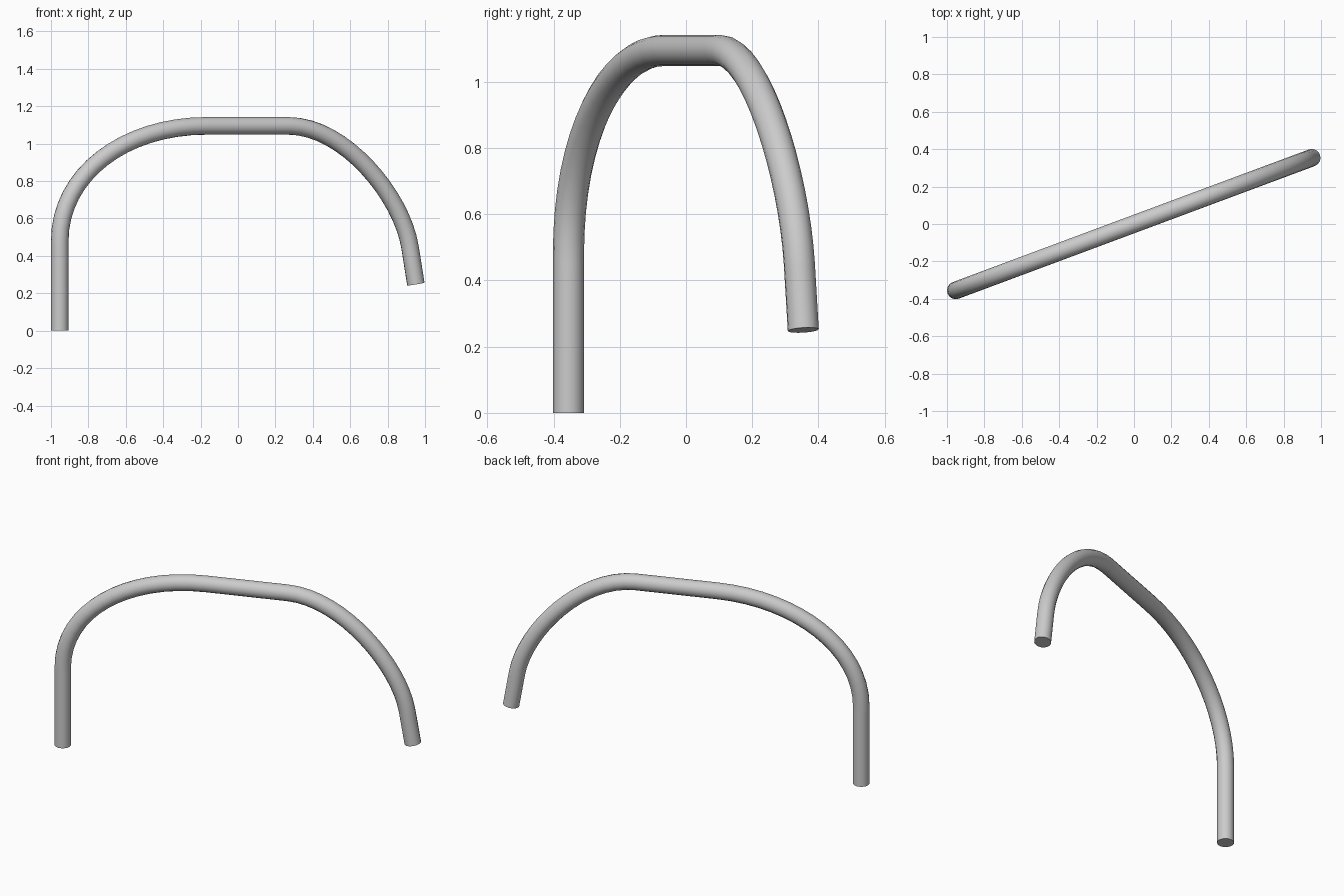
import bpy
import math
from mathutils import Vector

if "Cube" in bpy.data.objects:
    bpy.data.objects.remove(bpy.data.objects["Cube"])

SLOPE = 0.355 / 0.953      # the tube lies in one vertical plane, turned about z
RADIUS = 0.047


def at(x, z):
    return Vector((x, x * SLOPE, z))


# Centreline: (point, left handle, right handle), each as x, z
path = [
    ((-0.953, 0.0), (-0.953, -0.1), (-0.953, 0.16)),
    ((-0.953, 0.48), (-0.953, 0.32), (-0.953, 0.835)),
    ((-0.17, 1.095), (-0.61, 1.095), (-0.02, 1.095)),
    ((0.27, 1.095), (0.12, 1.095), (0.57, 1.095)),
    ((0.919, 0.45), (0.875, 0.72), (0.93, 0.383)),
    ((0.951, 0.25), (0.94, 0.317), (0.962, 0.183)),
]

curve = bpy.data.curves.new("bent_tube", "CURVE")
curve.dimensions = "3D"
curve.resolution_u = 16
curve.bevel_depth = RADIUS
curve.bevel_resolution = 6
curve.use_fill_caps = True
spline = curve.splines.new("BEZIER")
spline.bezier_points.add(len(path) - 1)
for bp, (co, left, right) in zip(spline.bezier_points, path):
    bp.handle_left_type = bp.handle_right_type = "FREE"
    bp.co = at(*co)
    bp.handle_left = at(*left)
    bp.handle_right = at(*right)

# Bent tube as a mesh with smooth sides and crisp end caps
tube = bpy.data.objects.new("bent_tube", curve)
bpy.context.collection.objects.link(tube)
bpy.context.view_layer.objects.active = tube
tube.select_set(True)
bpy.ops.object.convert(target="MESH")
bpy.ops.object.shade_smooth_by_angle(angle=math.radians(40))
